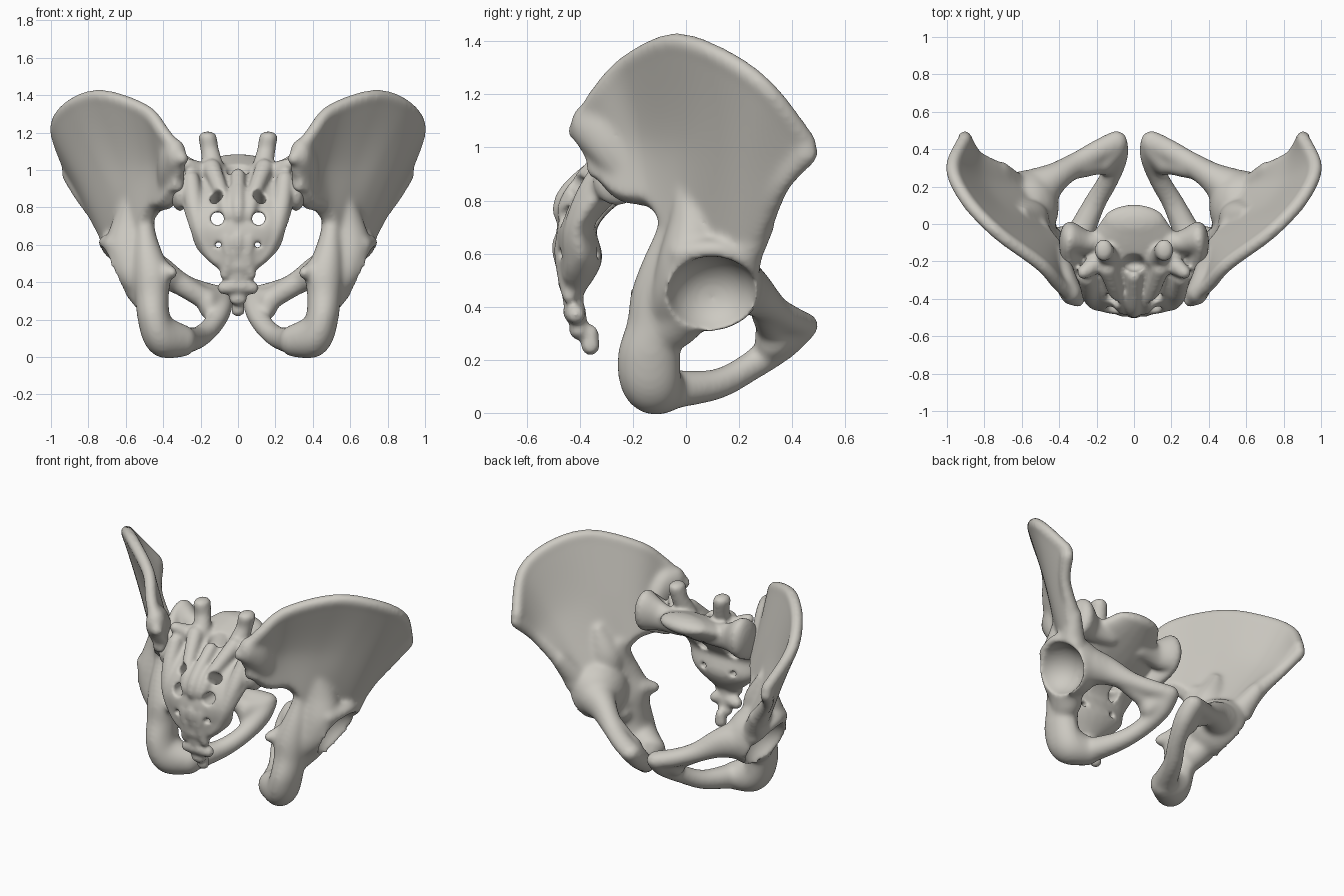
import bpy
import bmesh
import math
from mathutils import Vector, Matrix

default_cube = bpy.data.objects.get("Cube")
if default_cube:
    bpy.data.objects.remove(default_cube, do_unlink=True)

# Single bone colour
bone = bpy.data.materials.new("bone")
bone.use_nodes = True
bone_colour = (0.61, 0.59, 0.54, 1)
bone.diffuse_color = bone_colour
for node in bone.node_tree.nodes:
    if node.type == 'BSDF_PRINCIPLED':
        node.inputs["Base Color"].default_value = bone_colour
        node.inputs["Roughness"].default_value = 0.7

# Unit ball reused for every rounded mass
ball = bmesh.new()
bmesh.ops.create_icosphere(ball, subdivisions=3, radius=1)
ball.verts.index_update()
BALL_VERTS = [tuple(v.co) for v in ball.verts]
BALL_FACES = [tuple(v.index for v in f.verts) for f in ball.faces]
ball.free()


def spline(points, t):
    """Smooth curve through points of any dimension."""
    last = len(points) - 1
    i = min(int(t * last), last - 1)
    f = t * last - i
    a, b, c, d = (Vector(points[min(max(k, 0), last)]) for k in range(i - 1, i + 3))
    return (b * 2 + (c - a) * f + (a * 2 - b * 5 + c * 4 - d) * f ** 2
            + (b * 3 - a - c * 3 + d) * f ** 3) / 2


class Clay:
    """Overlapping masses that are later fused into one skin."""

    def __init__(self):
        self.verts, self.faces = [], []

    def blob(self, x, y, z, rx, ry=None, rz=None):
        ry, rz = ry or rx, rz or rx
        start = len(self.verts)
        self.verts += [(x + rx * p, y + ry * q, z + rz * r) for p, q, r in BALL_VERTS]
        self.faces += [tuple(start + i for i in f) for f in BALL_FACES]

    def limb(self, *points, pair=False):
        """Tapered limb: each point is a position plus one or three radii."""
        points = [p if len(p) == 6 else p[:3] + (p[3],) * 3 for p in points]
        length = sum(math.dist(a[:3], b[:3]) for a, b in zip(points, points[1:]))
        steps = max(2, math.ceil(length / (0.35 * min(min(p[3:]) for p in points))))
        for k in range(steps + 1):
            s = spline(points, k / steps)
            self.blob(*s)
            if pair:
                self.blob(-s[0], *s[1:])

    def sheet(self, rows, nu=44, nv=24):
        """Closed curved plate through rows of points with half thickness."""
        def at(u, v):
            u, v = min(max(u, 0), 1), min(max(v, 0), 1)
            return spline([spline(row, u) for row in rows], v)

        start, e = len(self.verts), 0.01
        for side in (1, -1):
            for j in range(nv):
                for i in range(nu):
                    u, v = i / (nu - 1), j / (nv - 1)
                    p = at(u, v)
                    du = Vector((at(u + e, v) - at(u - e, v))[:3])
                    dv = Vector((at(u, v + e) - at(u, v - e))[:3])
                    n = du.cross(dv).normalized()
                    self.verts.append(tuple(Vector(p[:3]) + n * p[3] * side))

        def index(i, j, back):
            return start + back * nu * nv + j * nu + i

        for j in range(nv - 1):
            for i in range(nu - 1):
                quad = [(i, j), (i + 1, j), (i + 1, j + 1), (i, j + 1)]
                self.faces.append(tuple(index(*q, 0) for q in quad))
                self.faces.append(tuple(index(*q, 1) for q in reversed(quad)))
        ring = ([(i, 0) for i in range(nu)] + [(nu - 1, j) for j in range(1, nv)]
                + [(i, nv - 1) for i in range(nu - 2, -1, -1)]
                + [(0, j) for j in range(nv - 2, 0, -1)])
        for a, b in zip(ring, ring[1:] + ring[:1]):
            self.faces.append((index(*b, 0), index(*a, 0), index(*a, 1), index(*b, 1)))

    def to_object(self, name, voxel):
        mesh = bpy.data.meshes.new(name)
        mesh.from_pydata(self.verts, [], self.faces)
        obj = bpy.data.objects.new(name, mesh)
        bpy.context.scene.collection.objects.link(obj)
        add_remesh(obj, voxel)
        return obj


def add_remesh(obj, voxel):
    mod = obj.modifiers.new("fuse", 'REMESH')
    mod.mode = 'VOXEL'
    mod.voxel_size = voxel


def sculpt(name, clay, hollow, voxel, smoothing):
    """Fuse the clay, cut the hollows, smooth, and bake the result."""
    obj = clay.to_object(name, voxel)
    cutter = hollow.to_object(name + "_cutter", voxel)
    cutter.hide_render = True
    cut = obj.modifiers.new("hollow", 'BOOLEAN')
    cut.operation, cut.solver, cut.object = 'DIFFERENCE', 'EXACT', cutter
    add_remesh(obj, voxel)
    soft = obj.modifiers.new("soften", 'SMOOTH')
    soft.factor, soft.iterations = 0.5, smoothing
    graph = bpy.context.evaluated_depsgraph_get()
    baked = bpy.data.meshes.new_from_object(obj.evaluated_get(graph))
    obj.modifiers.clear()
    obj.data = baked
    baked.name = name
    bpy.data.objects.remove(cutter, do_unlink=True)
    baked.materials.clear()
    baked.materials.append(bone)
    for poly in baked.polygons:
        poly.use_smooth = True
    return obj


# Hip bone: flaring blade
hip = Clay()
crest = [(.30, -.41, 1.06), (.40, -.325, 1.20), (.50, -.215, 1.317), (.73, -.045, 1.394),
         (.895, .13, 1.34), (.97, .30, 1.22), (.905, .455, 1.02)]
middle = [(.30, -.38, .98), (.38, -.27, 1.0), (.455, -.15, 1.03), (.60, -.02, 1.02),
          (.73, .09, 1.0), (.82, .22, .94), (.835, .37, .87)]
base = [(.32, -.33, .93), (.37, -.24, .83), (.44, -.12, .80), (.51, -.03, .69),
        (.57, .08, .62), (.65, .19, .62), (.71, .285, .70)]
hip.sheet([[p + (h,) for p in row]
           for row, h in ((crest, .035), (middle, .03), (base, .06))])
hip.limb(*[p + (.038,) for p in crest])
hip.limb(*[p + (.036,) for p in base[:4]])
hip.limb((.905, .455, .98, .04, .045, .05), (.84, .36, .86, .036), (.715, .285, .71, .046))
# Rear thickening and lower front spine of the blade
hip.limb((.335, -.37, 1.08, .06, .065, .09), (.37, -.29, 1.03, .06, .08, .12),
         (.385, -.2, .91, .045, .07, .09))
hip.limb((.71, .29, .71, .045, .045, .06), (.65, .2, .58, .08))
# Socket body with upper lip, blended into the blade
hip.blob(.575, .09, .49, .175, .20, .185)
hip.limb((.66, .0, .60, .06, .07, .055), (.69, .12, .61, .06, .06, .045),
         (.65, .22, .56, .065))
hip.limb((.59, .03, .84, .035, .07, .06), (.57, .03, .70, .11, .10, .08),
         (.58, .01, .58, .13, .115, .08), (.55, -.02, .46, .12, .11, .08),
         (.51, -.04, .39, .10, .10, .08))
# Rear column, sitting bone and its spine
hip.limb((.50, -.03, .75, .05, .06, .06), (.495, -.05, .64, .06, .08, .07),
         (.48, -.085, .54, .08, .09, .07), (.46, -.11, .44, .10, .10, .07),
         (.46, -.12, .33, .092, .105, .08), (.45, -.14, .21, .088, .12, .09),
         (.41, -.13, .115, .09, .115, .115), (.30, -.08, .087, .08, .085, .088))
hip.limb((.54, .02, .42, .10, .12, .11), (.49, -.05, .32, .08, .10, .08))
hip.blob(.49, -.01, .325, .08, .06, .06)
hip.limb((.41, -.11, .46, .06), (.355, -.18, .45, .035))
# Lower and upper pubic branches meeting at the front
hip.limb((.30, -.08, .087, .078), (.21, .11, .107, .06), (.135, .24, .173, .056),
         (.092, .36, .26, .06, .065, .065), (.095, .435, .325, .063, .063, .055))
hip.limb((.52, .18, .48, .12), (.42, .25, .455, .08, .08, .09),
         (.30, .325, .39, .062, .065, .06), (.19, .39, .35, .057, .065, .056),
         (.095, .435, .33, .063, .066, .052))
hip.limb((.10, .40, .31, .062), (.16, .325, .285, .055, .07, .085))
hip.limb((.16, .33, .30, .05, .06, .06), (.30, .30, .385, .06))

socket = Clay()
socket.blob(.69, .10, .433, .175, .175, .16)
left_hip = sculpt("left_hip_bone", hip, socket, 0.011, 22)

mirrored = left_hip.data.copy()
mirrored.transform(Matrix.Scale(-1, 4, (1, 0, 0)))
mirrored.flip_normals()
mirrored.name = "right_hip_bone"
right_hip = bpy.data.objects.new("right_hip_bone", mirrored)
bpy.context.scene.collection.objects.link(right_hip)

# Sacrum: curved wedge with side wings flaring at the joint
sacrum = Clay()
sacrum.limb((0, .01, 1.03, .17, .095, .055), (0, -.16, .94, .28, .09, .08),
            (0, -.33, .82, .30, .08, .07), (0, -.41, .70, .265, .075, .06),
            (0, -.40, .58, .22, .085, .05), (0, -.425, .48, .11, .055, .04))
sacrum.limb((.12, -.09, .96, .08, .06, .07), (.25, -.10, .97, .06, .065, .09),
            (.35, -.09, .99, .05, .10, .13), (.31, -.26, .87, .05, .09, .09), pair=True)
# Upright joint processes and rear ridges
sacrum.limb((.13, -.19, 1.0, .06), (.15, -.15, 1.1, .05, .05, .045),
            (.162, -.14, 1.172, .05, .06, .036), pair=True)
sacrum.limb((.14, -.24, 1.01, .05), (.09, -.38, .88, .04), (.06, -.445, .77, .04),
            (.06, -.43, .70, .036), (.06, -.46, .63, .037), (.05, -.455, .53, .034),
            (.07, -.44, .44, .028), pair=True)
sacrum.limb((.19, -.2, .98, .06), (.27, -.26, 1.03, .035), pair=True)
sacrum.limb((.25, -.29, .95, .045), (.235, -.365, .82, .05), (.205, -.42, .69, .042),
            (.16, -.42, .58, .042), (.11, -.43, .52, .036), pair=True)
sacrum.limb((0, -.28, .97, .04), (0, -.43, .84, .04), (0, -.465, .76, .038),
            (0, -.435, .70, .03), (0, -.47, .63, .037), (0, -.45, .53, .034))
# Tailbone segments
sacrum.limb((0, -.43, .50, .09, .045, .04), (0, -.425, .42, .05, .04, .03))
for y, z, r in ((-.42, .375, .058), (-.405, .31, .05), (-.36, .25, .038)):
    sacrum.limb((0, y, z + .05, .032), (0, y, z, r, .036, .034))
sacrum.limb((.02, -.42, .38, .045), (.075, -.415, .37, .036), pair=True)

# Nerve openings and canal mouth
openings = Clay()
openings.limb((.115, -.55, .94, .036), (.115, -.1, .68, .036), pair=True)
openings.limb((.11, -.6, .74, .038), (.11, -.2, .74, .038), pair=True)
openings.limb((.105, -.6, .60, .02), (.105, -.25, .60, .02), pair=True)
openings.limb((0, -.13, 1.2, .07, .04, .05), (0, -.22, .98, .06, .035, .05))
sculpt("sacrum_and_tailbone", sacrum, openings, 0.010, 8)
